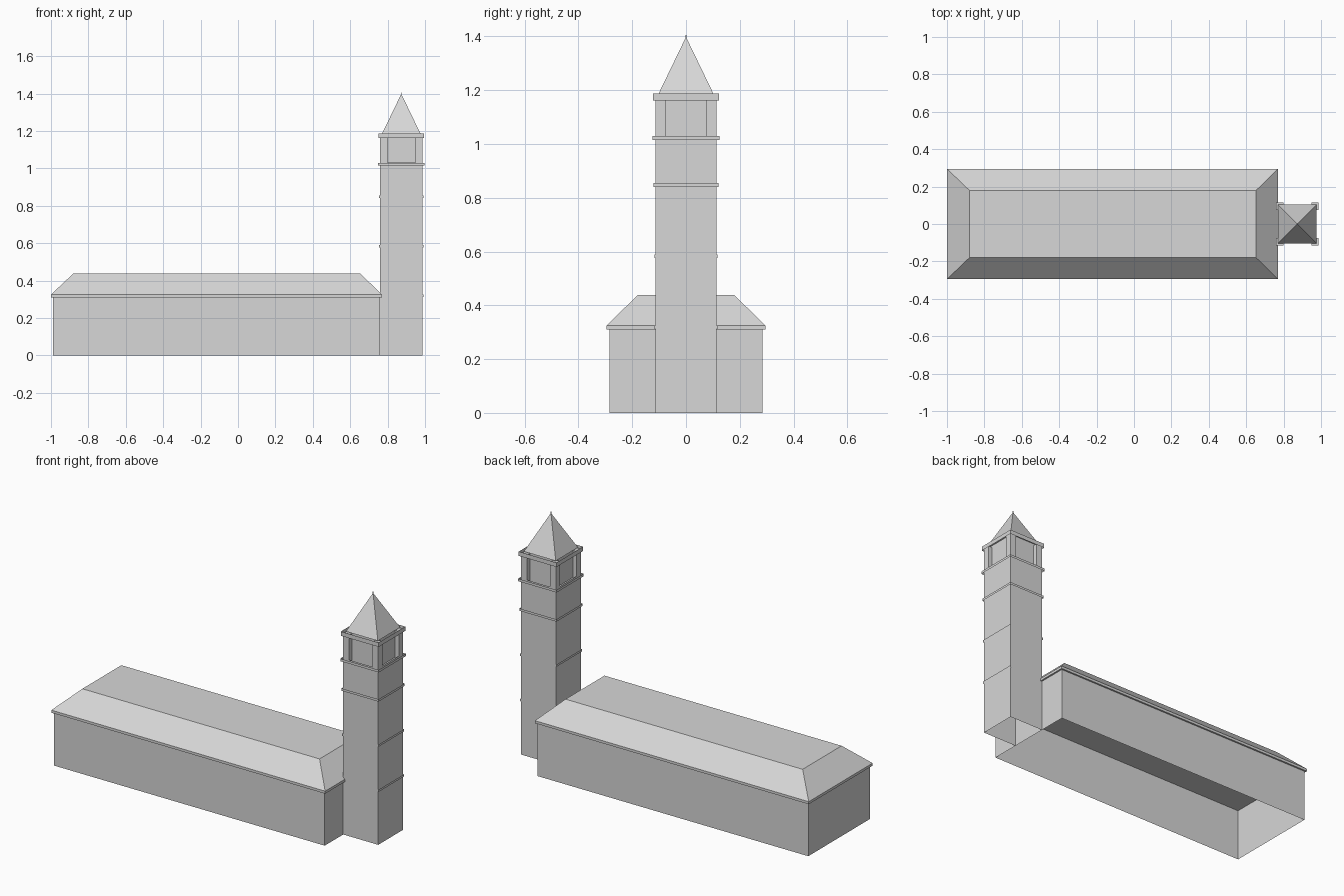
import bpy
import bmesh

cube = bpy.data.objects.get("Cube")
if cube:
    bpy.data.objects.remove(cube)

# One pale grey for everything
grey = bpy.data.materials.new("pale_grey")
grey.use_nodes = True
grey.diffuse_color = (0.68, 0.68, 0.68, 1)
grey.node_tree.nodes["Principled BSDF"].inputs["Base Color"].default_value = (0.68, 0.68, 0.68, 1)


def loft(name, sections, bottom=True, top=True):
    """Stack rectangles given as (x0, x1, half_y, z), optionally capped."""
    bm = bmesh.new()
    rings = []
    for x0, x1, y, z in sections:
        corners = ((x0, -y), (x1, -y), (x1, y), (x0, y))
        rings.append([bm.verts.new((cx, cy, z)) for cx, cy in corners])
    for low, high in zip(rings, rings[1:]):
        for i in range(4):
            j = (i + 1) % 4
            bm.faces.new((low[i], low[j], high[j], high[i]))
    if bottom:
        bm.faces.new(rings[0][::-1])
    if top:
        bm.faces.new(rings[-1])
    bmesh.ops.remove_doubles(bm, verts=bm.verts, dist=0.00001)
    mesh = bpy.data.meshes.new(name)
    bm.to_mesh(mesh)
    bm.free()
    mesh.materials.append(grey)
    obj = bpy.data.objects.new(name, mesh)
    bpy.context.collection.objects.link(obj)
    return obj


def block(name, x0, x1, y, z0, z1, **caps):
    return loft(name, [(x0, x1, y, z0), (x0, x1, y, z1)], **caps)


# Long hall: open-bottomed walls under a truncated hip roof with eaves
block("hall_walls", -0.99, 0.76, 0.285, 0, 0.31, bottom=False, top=False)
loft("hall_roof", [(-1, 0.77, 0.295, 0.31), (-1, 0.77, 0.295, 0.325),
                   (-0.88, 0.653, 0.18, 0.438)])

# Tower shaft, an open tube
X0, X1, HALF = 0.76, 0.986, 0.114
MID = (X0 + X1) / 2
block("tower_shaft", X0, X1, HALF, 0, 1.03, bottom=False, top=False)

# Thin lower bands on the two end faces of the shaft
for z in (0.312, 0.576):
    for side, x in (("left", X1), ("right", X0 - 0.005)):
        block("lower_band_" + side, x, x + 0.005, 0.117, z, z + 0.013,
              bottom=False, top=False)

# Upper bands and cornice, uncapped skirts around the shaft
for name, grow, z0, z1 in (("upper_band", 0.007, 0.841, 0.855),
                           ("belfry_sill", 0.011, 1.014, 1.029),
                           ("cornice", 0.009, 1.162, 1.187)):
    block(name, X0 - grow, X1 + grow, HALF + grow, z0, z1,
          bottom=False, top=False)

# Belfry: recessed core with four corner posts
block("belfry_core", MID - 0.088, MID + 0.088, 0.088, 1.015, 1.19, top=False)
POST = 0.038
for x in (X0, X1 - POST):
    for sign in (-1, 1):
        post = block("belfry_post", x, x + POST, POST / 2, 1.015, 1.175)
        post.location.y = sign * (HALF - POST / 2)

# Pyramid spire and finial
loft("spire", [(MID - 0.103, MID + 0.103, 0.103, 1.185),
               (MID - 0.001, MID + 0.001, 0.001, 1.396)])
block("finial", MID - 0.002, MID + 0.002, 0.002, 1.385, 1.406)
